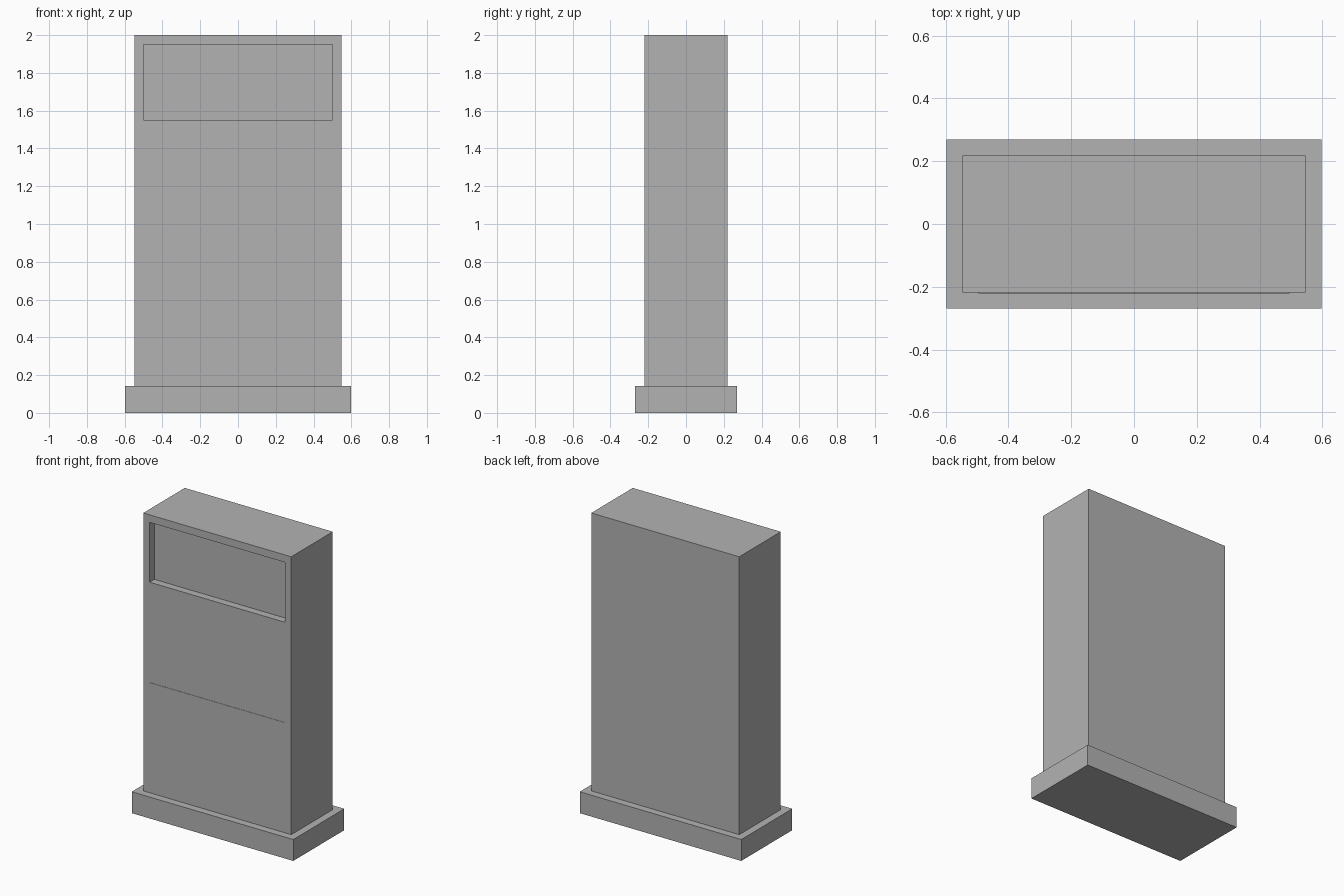
import bpy
import bmesh
from mathutils import Matrix, Vector

default = bpy.data.objects.get("Cube")
if default:
    bpy.data.objects.remove(default, do_unlink=True)

# Single plain grey finish
grey = bpy.data.materials.new("plain grey")
grey.use_nodes = True
color = (0.45, 0.45, 0.45, 1)
grey.diffuse_color = color
grey.node_tree.nodes["Principled BSDF"].inputs["Base Color"].default_value = color


def box(name, low, high):
    """Axis-aligned box between two corners."""
    low, high = Vector(low), Vector(high)
    bm = bmesh.new()
    place = Matrix.Translation((low + high) / 2) @ Matrix.Diagonal((*(high - low), 1))
    bmesh.ops.create_cube(bm, size=1, matrix=place)
    mesh = bpy.data.meshes.new(name)
    bm.to_mesh(mesh)
    bm.free()
    mesh.materials.append(grey)
    obj = bpy.data.objects.new(name, mesh)
    bpy.context.collection.objects.link(obj)
    return obj


half_w, half_d, base_h, lip = 0.547, 0.219, 0.143, 0.05

# Plinth and tall cabinet
box("plinth", (-half_w - lip, -half_d - lip, 0), (half_w + lip, half_d + lip, base_h))
cabinet = box("cabinet", (-half_w, -half_d, base_h), (half_w, half_d, 2))

# Shallow display recess near the top of the front
cutter = box("recess_cutter", (-0.5, -half_d - 0.1, 1.55), (0.5, -half_d + lip, 1.95))
cutter.hide_render = True
cut = cabinet.modifiers.new("recess", "BOOLEAN")
cut.operation = "DIFFERENCE"
cut.solver = "EXACT"
cut.object = cutter
bpy.context.view_layer.objects.active = cabinet
bpy.ops.object.modifier_apply(modifier=cut.name)
bpy.data.objects.remove(cutter, do_unlink=True)

# Thin access panel on the lower front
box("access_panel", (-0.495, -half_d - 0.002, 0.196), (0.495, -half_d + 0.002, 0.88))
